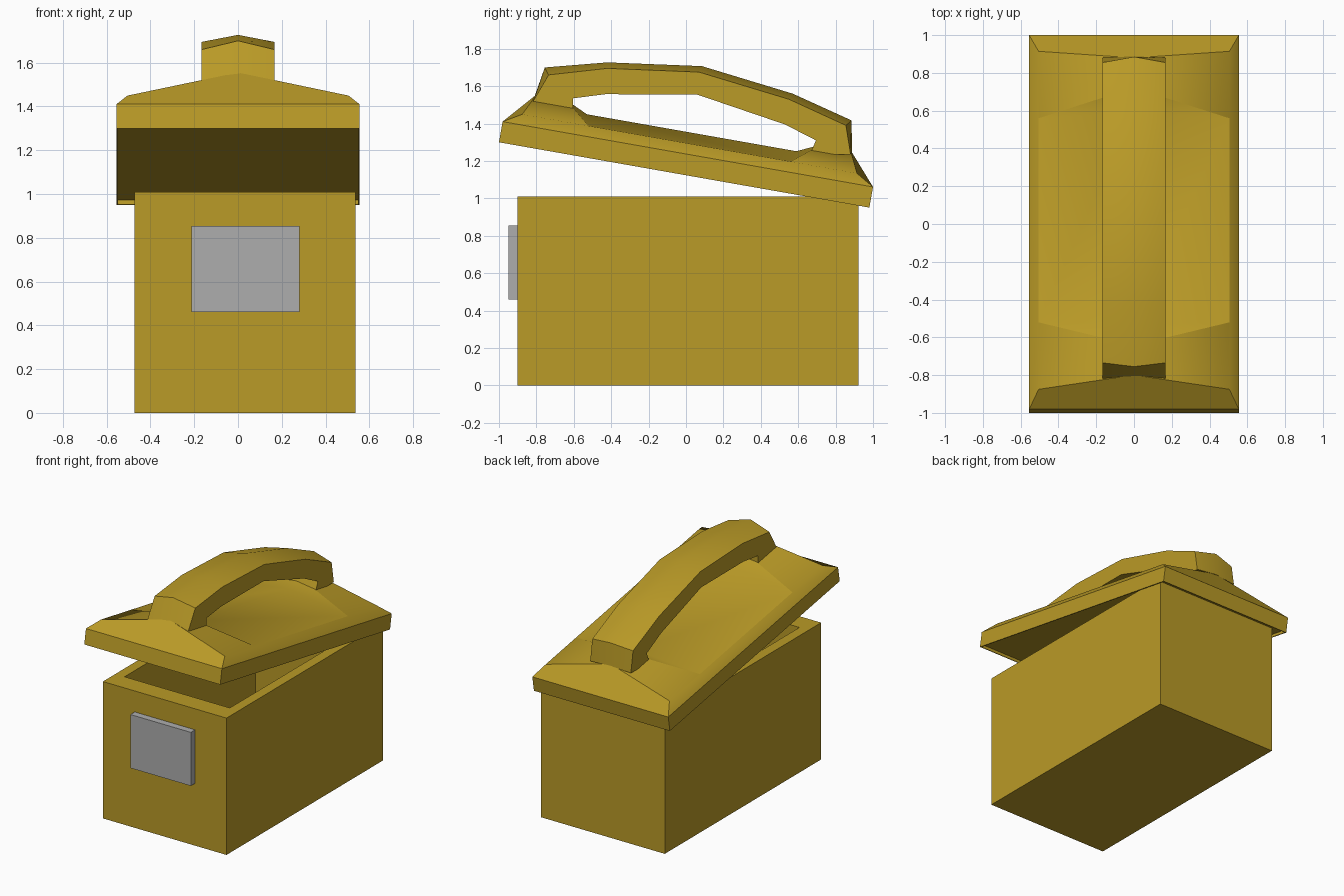
import bpy, bmesh, math
from mathutils import Matrix

if "Cube" in bpy.data.objects:
    bpy.data.objects.remove(bpy.data.objects["Cube"])

paint = bpy.data.materials.new("mustard_paint")
paint.diffuse_color = (0.49, 0.325, 0.02, 1)
paint.use_nodes = True
paint.node_tree.nodes["Principled BSDF"].inputs["Base Color"].default_value = paint.diffuse_color
grey = bpy.data.materials.new("plate_grey")
grey.diffuse_color = (0.42, 0.42, 0.42, 1)
grey.use_nodes = True
grey.node_tree.nodes["Principled BSDF"].inputs["Base Color"].default_value = grey.diffuse_color


def finish(name, bm, mat, smooth=False):
    bmesh.ops.recalc_face_normals(bm, faces=bm.faces)
    mesh = bpy.data.meshes.new(name)
    bm.to_mesh(mesh)
    bm.free()
    ob = bpy.data.objects.new(name, mesh)
    bpy.context.collection.objects.link(ob)
    mesh.materials.append(mat)
    if smooth:
        bpy.ops.object.select_all(action='DESELECT')
        ob.select_set(True)
        bpy.context.view_layer.objects.active = ob
        bpy.ops.object.shade_smooth_by_angle(angle=math.radians(40), keep_sharp_edges=True)
    return ob


def box(lo, hi):
    bm = bmesh.new()
    bmesh.ops.create_cube(bm, size=1)
    for v in bm.verts:
        v.co = [lo[i] if v.co[i] < 0 else hi[i] for i in range(3)]
    return bm


# Open box: the top is scaled in to form the rim, then pushed down
bm = box((-0.473, -0.90, 0), (0.536, 0.923, 1.01))
bm.normal_update()
top = max(bm.faces, key=lambda f: f.calc_center_median().z)
bmesh.ops.inset_region(bm, faces=[top], thickness=0.05)
for v in top.verts:
    v.co.x = 0.032 + math.copysign(0.43, v.co.x - 0.032)
    v.co.y = 0.01 + math.copysign(0.765, v.co.y - 0.01)
well = bmesh.ops.extrude_face_region(bm, geom=[top])
for v in [g for g in well["geom"] if isinstance(g, bmesh.types.BMVert)]:
    v.co.z = 0.08
if top.is_valid:
    bm.faces.remove(top)
finish("box_body", bm, paint)

# Front plate
finish("front_plate", box((-0.213, -0.95, 0.46), (0.28, -0.90, 0.855)), grey)

# Lid, built level and then tilted: rim, sloping sides, ridge with a shallow dip
L, W, S = 2.011, 0.555, 0.505
bm = bmesh.new()
half = [(0.097, 0.169, 0.153, 0.286), (0.457, 0.169, 0.313, 0.286),
        (0.457, 0.169, 0.437, 0.229)]
rows = half + [(L - a, b, L - c, d) for a, b, c, d in reversed(half)]
grid = [[bm.verts.new(p) for p in ((-S, a, b), (0, c, d), (S, a, b))]
        for a, b, c, d in rows]
low, rim = [[bm.verts.new((x, y, z)) for x, y in ((-W, 0), (W, 0), (W, L), (-W, L))]
            for z in (0, 0.112)]
for r, s in zip(grid, grid[1:]):
    for i in (0, 1):
        bm.faces.new((r[i], r[i + 1], s[i + 1], s[i]))
for i in range(4):
    j = (i + 1) % 4
    bm.faces.new((low[i], low[j], rim[j], rim[i]))
bm.faces.new([rim[0], rim[1]] + grid[0][::-1])
bm.faces.new([rim[2], rim[3]] + grid[-1])
bm.faces.new([rim[1], rim[2]] + [g[2] for g in reversed(grid)])
bm.faces.new([rim[3], rim[0]] + [g[0] for g in grid])
under = bm.faces.new(low[::-1])
# Crisp outline around the dip
for r in (1, 4):
    for i in (0, 1):
        bm.edges.get((grid[r][i], grid[r][i + 1])).smooth = False
for i in (0, 2):
    bm.edges.get((grid[2][i], grid[3][i])).smooth = False
bmesh.ops.recalc_face_normals(bm, faces=bm.faces)
# Shallow recess underneath
bmesh.ops.inset_region(bm, faces=[under], thickness=0.01, depth=0)
bmesh.ops.inset_region(bm, faces=[under], thickness=0, depth=-0.02)
bmesh.ops.dissolve_degenerate(bm, dist=0.0005, edges=bm.edges)
bmesh.ops.remove_doubles(bm, verts=bm.verts, dist=0.0001)
bm.transform(Matrix.Translation((0, -1, 1.30)) @ Matrix.Rotation(math.radians(-10), 4, 'X'))
finish("lid", bm, paint, True)

# Handle: stations of (ridge y z, shoulder y z, underside y z)
stations = [(-0.805, 1.55, -0.82, 1.515, -0.605, 1.46),
            (-0.755, 1.70, -0.735, 1.66, -0.605, 1.535),
            (-0.42, 1.727, -0.42, 1.695, -0.43, 1.557),
            (0.085, 1.707, 0.07, 1.675, 0.06, 1.555),
            (0.57, 1.56, 0.55, 1.53, 0.53, 1.395),
            (0.885, 1.417, 0.855, 1.39, 0.695, 1.31),
            (0.888, 1.25, 0.88, 1.235, 0.66, 1.23)]
bm = bmesh.new()
H = 0.166
loops = [[bm.verts.new(p) for p in ((-H, c, d), (0, a, b), (H, c, d), (H, e, f), (-H, e, f))]
         for a, b, c, d, e, f in stations]
for p, q in zip(loops, loops[1:]):
    for i in range(5):
        j = (i + 1) % 5
        bm.faces.new((p[i], p[j], q[j], q[i]))
bm.faces.new(loops[0])
bm.faces.new(loops[-1])
finish("handle", bm, paint, True)
